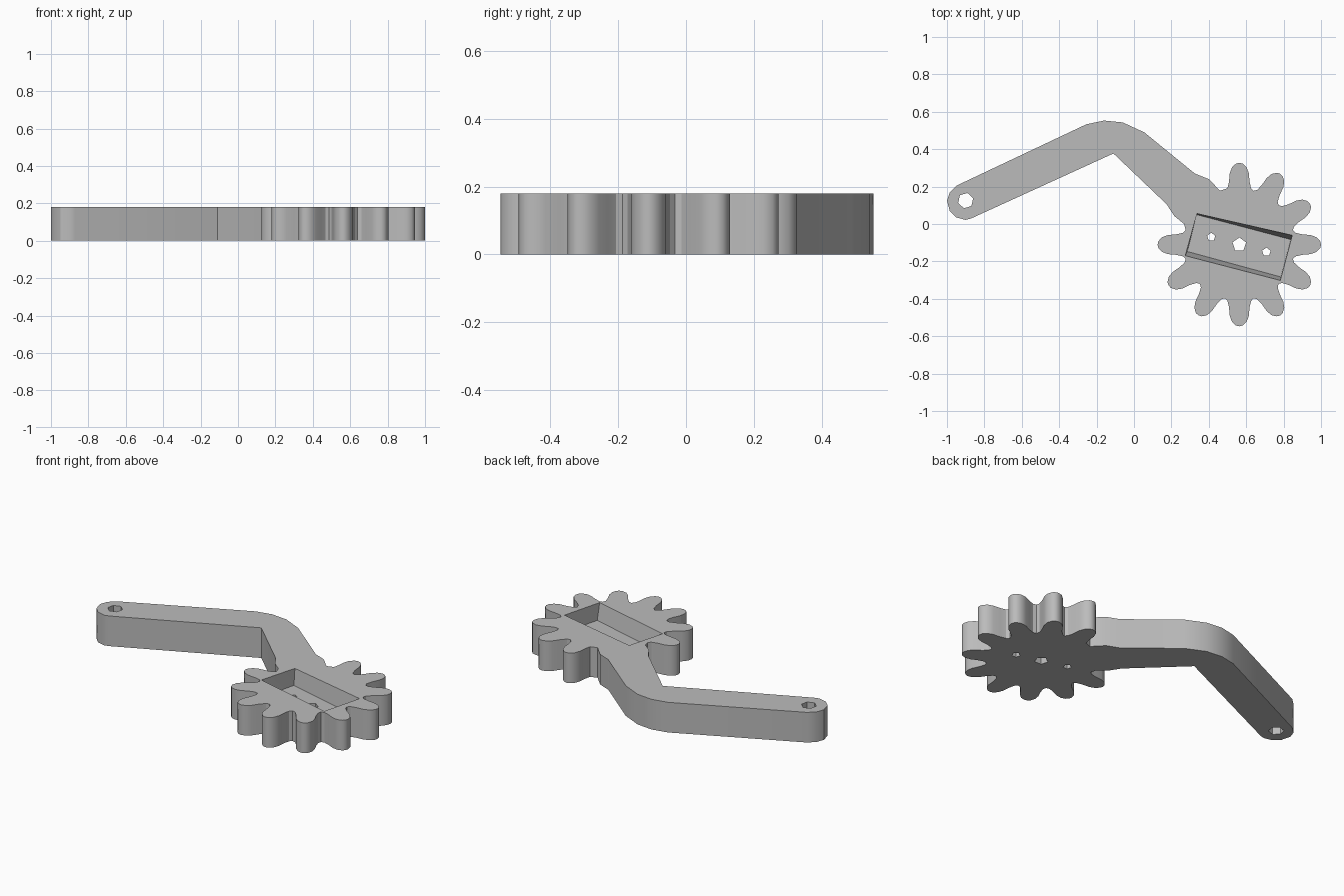
import bpy, bmesh, math

if "Cube" in bpy.data.objects:
    bpy.data.objects.remove(bpy.data.objects["Cube"], do_unlink=True)

GREY = (0.5, 0.5, 0.5, 1)
THICK = 0.18
CX, CY = 0.563, -0.11

mat = bpy.data.materials.new("grey plastic")
mat.use_nodes = True
mat.diffuse_color = GREY
mat.node_tree.nodes["Principled BSDF"].inputs["Base Color"].default_value = GREY


def loft(name, low, high, z0, z1):
    """Solid between two matching outlines."""
    bm = bmesh.new()
    a = [bm.verts.new((x, y, z0)) for x, y in low]
    b = [bm.verts.new((x, y, z1)) for x, y in high]
    n = len(a)
    bm.faces.new(a[::-1])
    bm.faces.new(b)
    for i in range(n):
        j = (i + 1) % n
        bm.faces.new((a[i], a[j], b[j], b[i]))
    bmesh.ops.recalc_face_normals(bm, faces=bm.faces)
    me = bpy.data.meshes.new(name)
    bm.to_mesh(me)
    bm.free()
    me.materials.append(mat)
    ob = bpy.data.objects.new(name, me)
    bpy.context.collection.objects.link(ob)
    return ob


def ring(x, y, r, n, start=0.0):
    return [(x + r * math.cos(start + math.tau * i / n),
             y + r * math.sin(start + math.tau * i / n)) for i in range(n)]


def cut(target, cutter):
    cutter.hide_render = True
    m = target.modifiers.new("cut", 'BOOLEAN')
    m.operation = 'DIFFERENCE'
    m.solver = 'EXACT'
    m.object = cutter
    bpy.context.view_layer.objects.active = target
    bpy.ops.object.modifier_apply(modifier=m.name)
    bpy.data.objects.remove(cutter, do_unlink=True)


# Gear teeth: half profile as (radius, degrees from tooth centre)
half = [(0.297, 15), (0.308, 11.8), (0.34, 9.3), (0.385, 7.6),
        (0.415, 5.4), (0.433, 2.4)]
tooth = [(r, -d) for r, d in half] + [(0.437, 0)] + [(r, d) for r, d in half[:0:-1]]
outline = []
for k in range(10):
    for r, d in tooth:
        t = math.radians(180 + 30 * k + d)
        outline.append((CX + r * math.cos(t), CY + r * math.sin(t)))

# Bent arm, running from the gear out to the rounded end and back
outline += [(0.46, 0.178), (0.4, 0.24), (0.325, 0.27), (0.055, 0.49),
            (-0.06, 0.543), (-0.16, 0.553), (-0.255, 0.533), (-0.945, 0.207),
            (-0.985, 0.17), (-1.0, 0.125), (-0.985, 0.07), (-0.95, 0.035),
            (-0.9, 0.022), (-0.87, 0.03), (-0.11, 0.377), (0.175, 0.105),
            (0.215, 0.043), (0.268, 0.0)]
body = loft("gear_arm", outline, outline, 0, THICK)

# Tapered rectangular pocket
floor = [(0.335, 0.05), (0.285, -0.147), (0.785, -0.283), (0.838, -0.083)]
rim = [(0.337, 0.056), (0.274, -0.17), (0.782, -0.302), (0.846, -0.06)]
cut(body, loft("pocket_cutter", floor, rim, 0.08, THICK + 0.002))

# Through holes
for x, y, r, n in ((0.413, -0.07, 0.023, 5), (0.563, -0.11, 0.038, 5),
                   (0.708, -0.15, 0.024, 5), (-0.9, 0.125, 0.042, 6)):
    pts = ring(x, y, r, n, 0.3)
    cut(body, loft("hole_cutter", pts, pts, -0.1, THICK + 0.1))

bpy.ops.object.select_all(action='DESELECT')
body.select_set(True)
bpy.context.view_layer.objects.active = body
bpy.ops.object.shade_smooth_by_angle(angle=math.radians(30))
